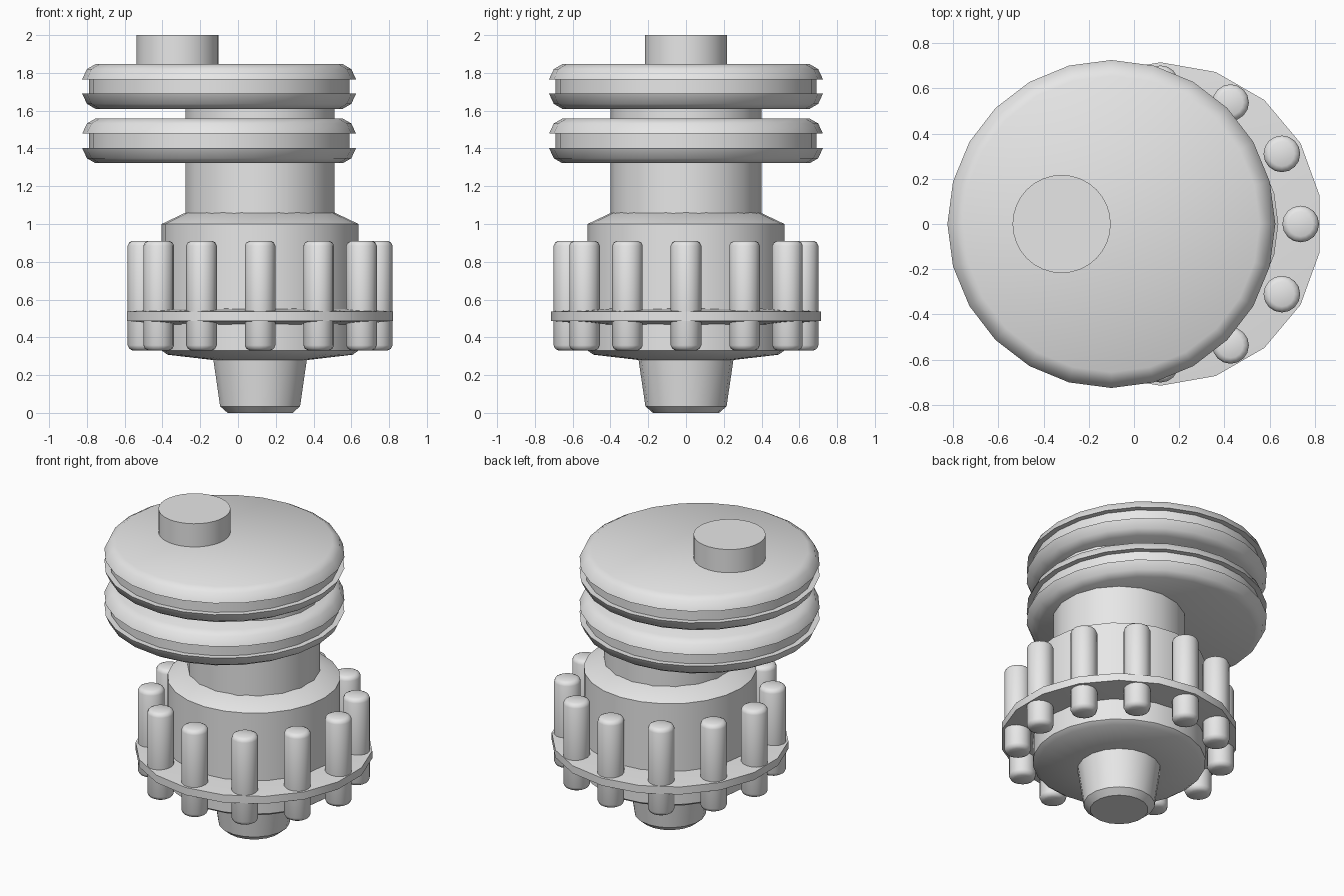
import bpy
import bmesh
from math import cos, sin, pi, radians

cube = bpy.data.objects.get("Cube")
if cube:
    bpy.data.objects.remove(cube, do_unlink=True)

grey = bpy.data.materials.new("light grey")
grey.use_nodes = True
grey.diffuse_color = (0.8, 0.8, 0.8, 1)
grey.node_tree.nodes["Principled BSDF"].inputs["Base Color"].default_value = (0.8, 0.8, 0.8, 1)

AXIS_X = 0.117      # main shaft centre
PULLEY_X = -0.10    # off-centre pulleys


def lathe(name, profile, sides, x=0.0, y=0.0, smooth=30):
    """Closed solid of revolution from (radius, height) points, bottom to top."""
    bm = bmesh.new()
    rings = []
    for r, z in profile:
        angles = [pi / 2 + 2 * pi * i / sides for i in range(sides)]
        rings.append([bm.verts.new((r * cos(a), r * sin(a), z)) for a in angles])
    for low, high in zip(rings, rings[1:]):
        for i in range(sides):
            j = (i + 1) % sides
            bm.faces.new((low[i], low[j], high[j], high[i]))
    bm.faces.new(rings[0][::-1])
    bm.faces.new(rings[-1])
    mesh = bpy.data.meshes.new(name)
    bm.to_mesh(mesh)
    bm.free()
    mesh.materials.append(grey)
    obj = bpy.data.objects.new(name, mesh)
    obj.location = (x, y, 0)
    bpy.context.collection.objects.link(obj)
    bpy.ops.object.select_all(action='DESELECT')
    obj.select_set(True)
    bpy.context.view_layer.objects.active = obj
    bpy.ops.object.shade_smooth_by_angle(angle=radians(smooth))
    return obj


# Tapered foot, drum body and neck column
lathe("foot", [(0.175, 0), (0.215, 0.035), (0.254, 0.30)], 18, AXIS_X)
lathe("drum_body", [(0.25, 0.28), (0.49, 0.308), (0.521, 0.33),
                    (0.521, 1.0), (0.395, 1.06)], 24, AXIS_X)
lathe("neck_column", [(0.40, 1.0), (0.40, 1.70)], 18, AXIS_X)

# Thin flange carrying a ring of upright pins
lathe("flange", [(0.51, 0.468), (0.715, 0.487), (0.715, 0.537), (0.51, 0.552)], 18, AXIS_X)
PINS = 12
for k in range(PINS):
    a = 2 * pi * k / PINS
    lathe(f"pin_{k + 1}", [(0.055, 0.33), (0.073, 0.34), (0.081, 0.358), (0.081, 0.885),
                           (0.073, 0.902), (0.055, 0.911)],
          16, AXIS_X + 0.62 * cos(a), 0.62 * sin(a), 50)

# Two grooved pulleys, mirrored about their mid height
rim = [(0.655, 0.118), (0.70, 0.092), (0.725, 0.038), (0.69, 0.038)]
for name, mid in (("lower_pulley", 1.44), ("upper_pulley", 1.728)):
    below = [(r, mid - h) for r, h in rim]
    above = [(r, mid + h) for r, h in reversed(rim)]
    lathe(name, below + above, 24, PULLEY_X, 0, 45)

# Crank pin on top
lathe("crank_pin", [(0.217, 1.80), (0.217, 2.0)], 32, -0.32)
